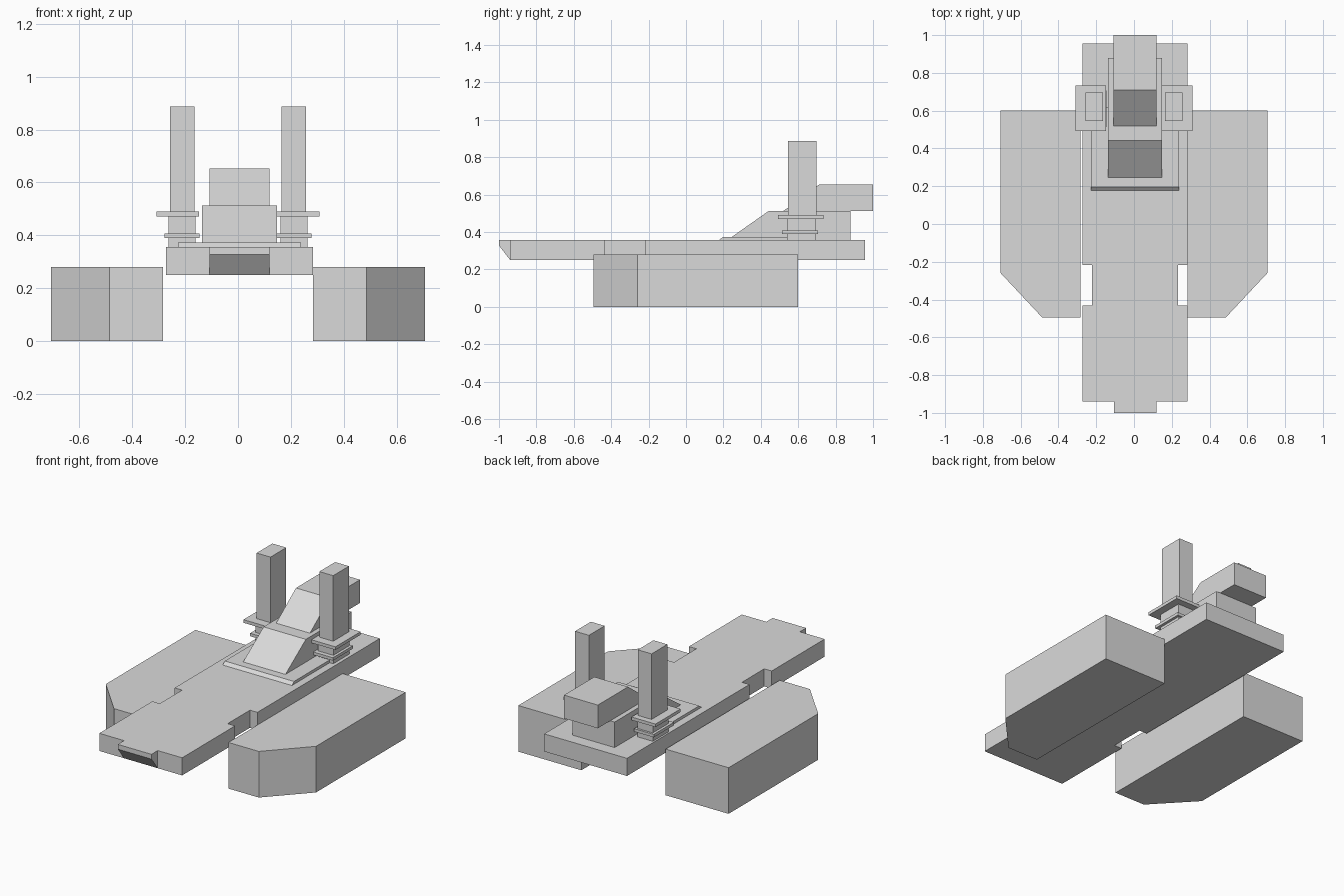
import bpy
import bmesh
from mathutils import Vector

cube = bpy.data.objects.get("Cube")
if cube:
    bpy.data.objects.remove(cube, do_unlink=True)

grey = bpy.data.materials.new("light_grey")
grey.use_nodes = True
tone = (0.7, 0.7, 0.7, 1)
grey.diffuse_color = tone
grey.node_tree.nodes["Principled BSDF"].inputs["Base Color"].default_value = tone


def prism(name, outline, start, end, axis="z"):
    """Extrude an outline: (x, y) along z, or (y, z) along x."""
    def place(a, b, t):
        return Vector((a, b, t)) if axis == "z" else Vector((t, a, b))
    bm = bmesh.new()
    base = bm.faces.new([bm.verts.new(place(a, b, start)) for a, b in outline])
    result = bmesh.ops.extrude_face_region(bm, geom=[base], use_keep_orig=True)
    moved = [v for v in result["geom"] if isinstance(v, bmesh.types.BMVert)]
    bmesh.ops.translate(bm, verts=moved, vec=place(0, 0, end - start))
    bmesh.ops.recalc_face_normals(bm, faces=bm.faces)
    mesh = bpy.data.meshes.new(name)
    bm.to_mesh(mesh)
    bm.free()
    mesh.materials.append(grey)
    obj = bpy.data.objects.new(name, mesh)
    bpy.context.scene.collection.objects.link(obj)
    return obj


def box(name, x, y, z):
    return prism(name, [(x[0], y[0]), (x[1], y[0]), (x[1], y[1]), (x[0], y[1])], *z)


# Central deck with a notch on each edge
MID = 0.005
DECK_TOP = 0.357
edge = [(0.278, -0.94), (0.278, -0.432), (0.228, -0.432),
        (0.228, -0.218), (0.278, -0.218), (0.278, 0.956)]
outline = [(MID + x, y) for x, y in edge] + [(MID - x, y) for x, y in reversed(edge)]
prism("deck", outline, 0.25, DECK_TOP)

# Nose with an undercut
prism("nose", [(-0.94, 0.25), (-1.0, 0.328), (-1.0, DECK_TOP), (-0.94, DECK_TOP)],
      -0.107, 0.119, "x")

# Superstructure: base plate, sloped cabin and upper cab
prism("base_plate", [(0.177, DECK_TOP), (0.197, 0.374), (0.62, 0.374), (0.62, DECK_TOP)],
      -0.227, 0.238, "x")
prism("cabin", [(0.22, DECK_TOP), (0.245, 0.374), (0.441, 0.512), (0.88, 0.512),
                (0.88, DECK_TOP)], -0.137, 0.147, "x")
prism("upper_cab", [(0.52, 0.512), (0.71, 0.653), (1.0, 0.653), (1.0, 0.512)],
      -0.108, 0.119, "x")

for side, s in (("left", 1), ("right", -1)):
    # Pontoon with a cut outer front corner
    shape = [(0.283, -0.495), (0.486, -0.495), (0.706, -0.26), (0.706, 0.6), (0.283, 0.6)]
    prism(side + "_pontoon", [(s * x, y) for x, y in shape], 0, 0.28)

    # Stack: pedestal, two flanges and a tall column
    def stack_part(part, x, y, z):
        box(side + "_stack_" + part, (s * x[0], s * x[1]), y, z)

    stack_part("pedestal", (0.16, 0.262), (0.54, 0.693), (DECK_TOP, 0.472))
    stack_part("lower_flange", (0.146, 0.278), (0.513, 0.706), (0.39, 0.408))
    stack_part("upper_flange", (0.148, 0.309), (0.493, 0.734), (0.471, 0.49))
    stack_part("column", (0.164, 0.257), (0.546, 0.697), (0.49, 0.888))
